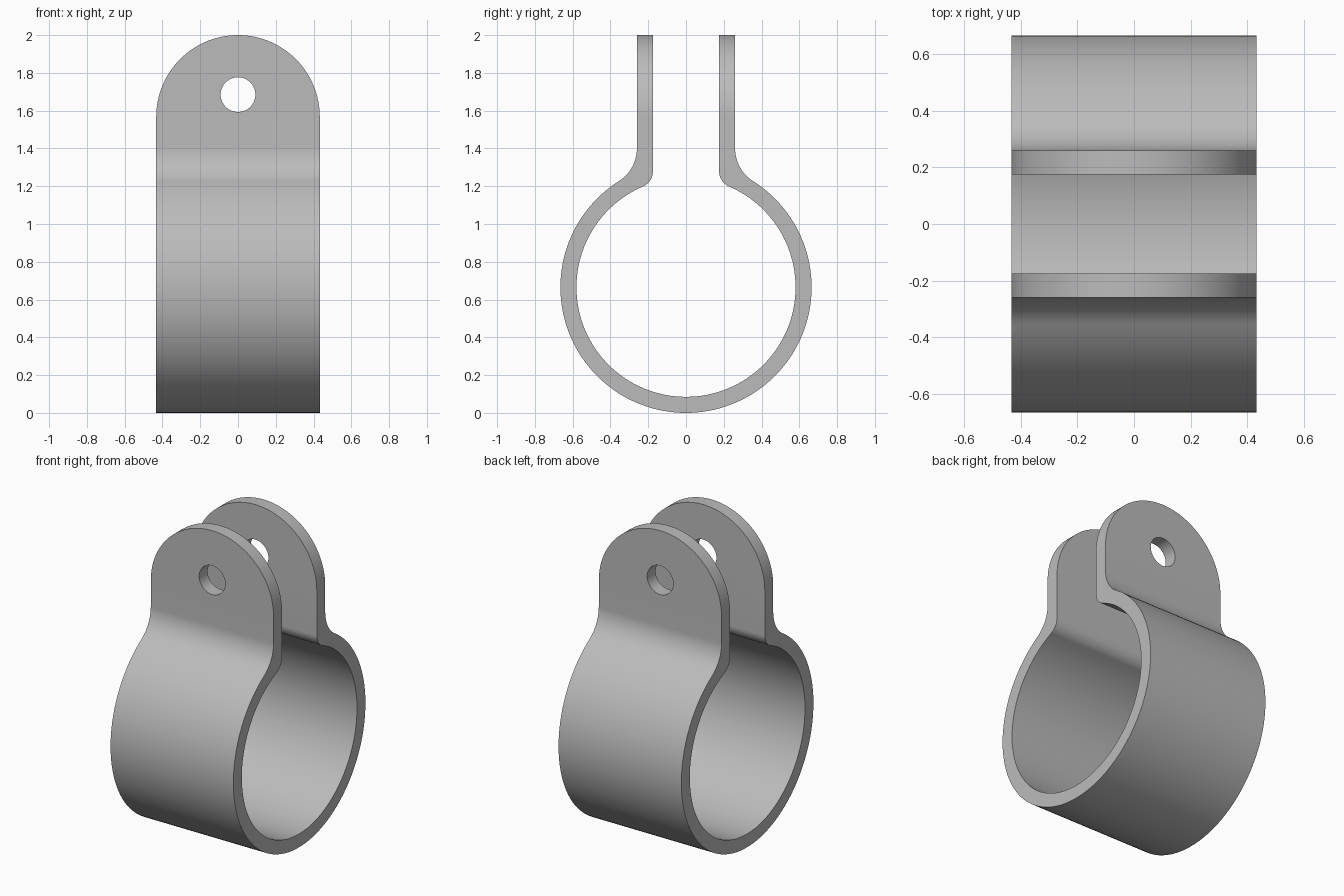
import bpy, bmesh
from math import sin, cos, pi, atan2, sqrt

cube = bpy.data.objects.get("Cube")
if cube:
    bpy.data.objects.remove(cube, do_unlink=True)

# Main dimensions
HALF_W, HEIGHT = 0.433, 2.0
R_OUT, R_IN = 0.665, 0.58
TAB_IN, TAB_OUT = 0.175, 0.26
FILLET_OUT, FILLET_IN = 0.204, 0.09
HOLE_Z, HOLE_R = 1.685, 0.092

steel = bpy.data.materials.new("plain_grey")
steel.use_nodes = True
grey = (0.5, 0.5, 0.5, 1)
steel.diffuse_color = grey
steel.node_tree.nodes["Principled BSDF"].inputs["Base Color"].default_value = grey


def arc(cx, cy, r, a0, a1, n):
    return [(cx + r * cos(a0 + (a1 - a0) * i / n),
             cy + r * sin(a0 + (a1 - a0) * i / n)) for i in range(n + 1)]


def prism(name, outline, place, half):
    """Extrude a closed 2D outline symmetrically; place maps (u, v, depth) to xyz."""
    bm = bmesh.new()
    face = bm.faces.new([bm.verts.new(place(u, v, -half)) for u, v in outline])
    ext = bmesh.ops.extrude_face_region(bm, geom=[face])
    shift = [b - a for a, b in zip(place(0, 0, -half), place(0, 0, half))]
    verts = [e for e in ext["geom"] if isinstance(e, bmesh.types.BMVert)]
    bmesh.ops.translate(bm, verts=verts, vec=shift)
    bmesh.ops.recalc_face_normals(bm, faces=bm.faces[:])
    mesh = bpy.data.meshes.new(name)
    bm.to_mesh(mesh)
    bm.free()
    mesh.materials.append(steel)
    obj = bpy.data.objects.new(name, mesh)
    bpy.context.collection.objects.link(obj)
    return obj


def half_side(ring_r, tab_y, fillet, n_ring):
    """One side of the strap edge: bottom of the ring, fillet, top of the tab."""
    fy = tab_y + fillet
    dz = sqrt((ring_r + fillet) ** 2 - fy ** 2)
    a = atan2(dz, fy)
    pts = arc(0, R_OUT, ring_r, -pi / 2, a, n_ring)
    pts += arc(fy, R_OUT + dz, fillet, a + pi, pi, 14)[1:]
    return pts + [(tab_y, HEIGHT + 0.1)]


def mirrored(pts):
    return [(-u, v) for u, v in pts]


# Strap: open ring with two upright tabs, cut oversize
outer = half_side(R_OUT, TAB_OUT, FILLET_OUT, 56)
inner = half_side(R_IN, TAB_IN, FILLET_IN, 56)
profile = outer + inner[::-1] + mirrored(inner)[1:] + mirrored(outer)[:0:-1]
clamp = prism("pipe_clamp", profile, lambda u, v, d: (d, u, v), 0.6)

# Round-topped front outline that trims the strap, and the bolt hole
outline = arc(0, HEIGHT - HALF_W, HALF_W, 0, pi, 64)
outline += [(-HALF_W, -0.1), (HALF_W, -0.1)]
trim = prism("outline_trim", outline, lambda u, v, d: (u, d, v), 1)
hole = prism("bolt_hole", arc(0, HOLE_Z, HOLE_R, 0, 2 * pi, 48)[:-1],
             lambda u, v, d: (u, d, v), 1)

bpy.ops.object.select_all(action="DESELECT")
bpy.context.view_layer.objects.active = clamp
clamp.select_set(True)
for cutter, operation in ((trim, "INTERSECT"), (hole, "DIFFERENCE")):
    cutter.hide_render = True
    mod = clamp.modifiers.new(cutter.name, "BOOLEAN")
    mod.object, mod.operation, mod.solver = cutter, operation, "EXACT"
    bpy.ops.object.modifier_apply(modifier=mod.name)
    bpy.data.objects.remove(cutter, do_unlink=True)

bpy.ops.object.shade_smooth_by_angle(angle=pi / 6)
